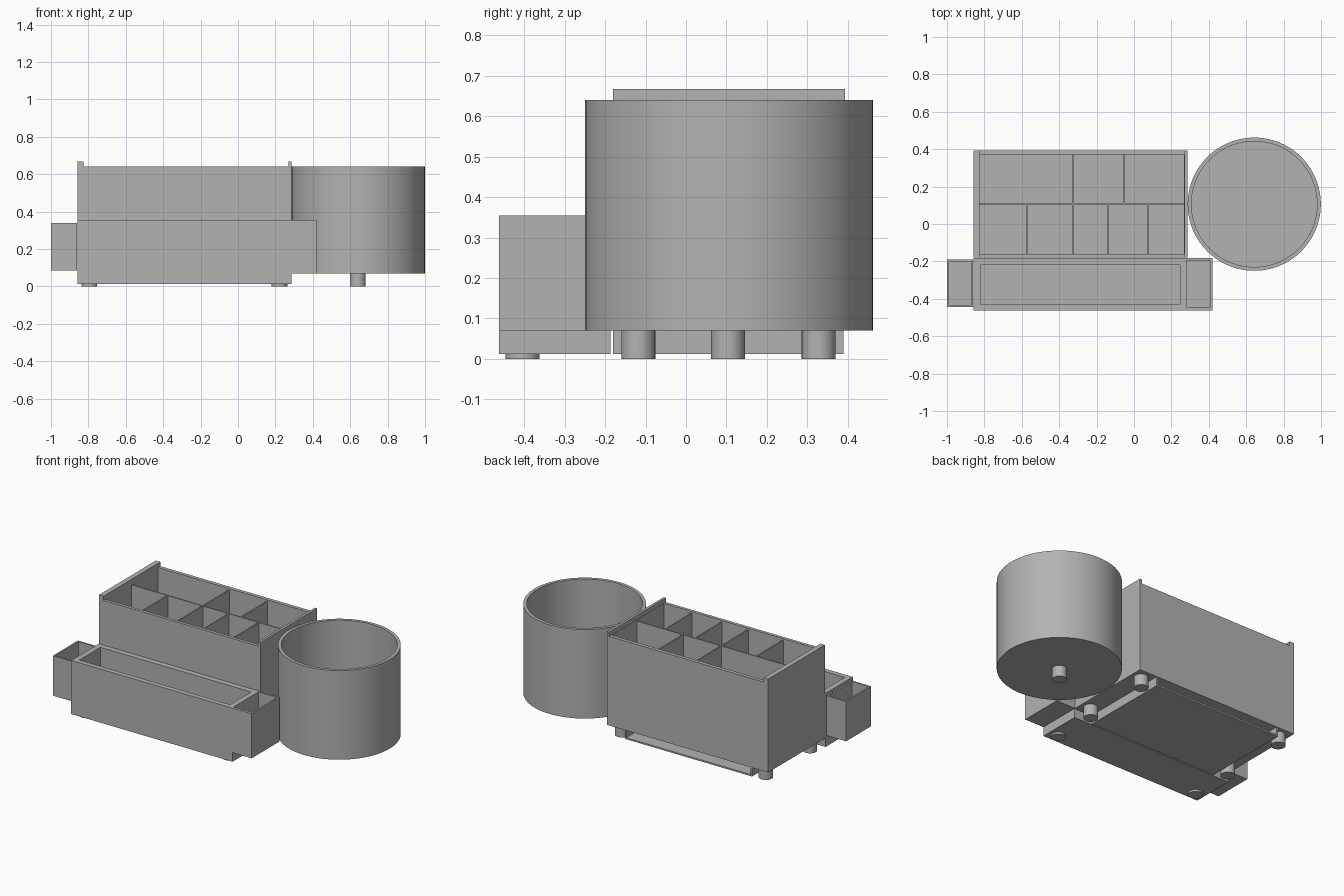
import bpy, bmesh
from mathutils import Matrix

if "Cube" in bpy.data.objects:
    bpy.data.objects.remove(bpy.data.objects["Cube"])

grey = bpy.data.materials.new("plain_grey")
grey.diffuse_color = (0.45, 0.45, 0.45, 1)
grey.use_nodes = True
grey.node_tree.nodes["Principled BSDF"].inputs["Base Color"].default_value = grey.diffuse_color


def finish(name, bm):
    mesh = bpy.data.meshes.new(name)
    bmesh.ops.recalc_face_normals(bm, faces=bm.faces)
    bm.to_mesh(mesh)
    bm.free()
    mesh.materials.append(grey)
    ob = bpy.data.objects.new(name, mesh)
    bpy.context.collection.objects.link(ob)
    return ob


def activate(ob):
    bpy.ops.object.select_all(action='DESELECT')
    ob.select_set(True)
    bpy.context.view_layer.objects.active = ob


def box(name, x, y, z):
    """Box from (min, max) pairs."""
    bm = bmesh.new()
    bmesh.ops.create_cube(bm, size=1)
    for v in bm.verts:
        v.co = [r[0] if c < 0 else r[1] for c, r in zip(v.co, (x, y, z))]
    return finish(name, bm)


def cylinder(name, cx, cy, r, z, segments=32):
    bm = bmesh.new()
    bmesh.ops.create_cone(bm, cap_ends=True, segments=segments, radius1=r, radius2=r,
                          depth=z[1] - z[0],
                          matrix=Matrix.Translation((cx, cy, (z[0] + z[1]) / 2)))
    return finish(name, bm)


def smooth(ob):
    activate(ob)
    bpy.ops.object.shade_smooth_by_angle()


def cut(ob, cutter):
    mod = ob.modifiers.new("pocket", 'BOOLEAN')
    mod.operation = 'DIFFERENCE'
    mod.solver = 'EXACT'
    mod.object = cutter
    activate(ob)
    bpy.ops.object.modifier_apply(modifier=mod.name)
    bpy.data.objects.remove(cutter, do_unlink=True)


# Main compartment bin
main = box("main_bin", (-0.857, 0.285), (-0.18, 0.393), (0.07, 0.64))
cut(main, box("cutter", (-0.825, 0.267), (-0.16, 0.37), (0.085, 0.8)))

# Raised rails on the two ends
box("left_rail", (-0.857, -0.825), (-0.18, 0.393), (0.64, 0.667))
box("right_rail", (0.269, 0.285), (-0.18, 0.393), (0.64, 0.667))

# Thin dividers: one lengthwise, then crosswise in each row
T, TOP = 0.004, 0.63
box("long_divider", (-0.825, 0.267), (0.108 - T, 0.108 + T), (0.085, TOP))
for x in (-0.325, -0.055):
    box("back_divider", (x - T, x + T), (0.108 + T, 0.37), (0.085, TOP))
for x in (-0.573, -0.325, -0.14, 0.073):
    box("front_divider", (x - T, x + T), (-0.16, 0.108 - T), (0.085, TOP))

# Open drawer sleeve under the main bin
box("sleeve_floor", (-0.74, 0.16), (-0.18, 0.39), (0.012, 0.022))
for x in (-0.74, 0.15):
    box("sleeve_side", (x, x + 0.01), (-0.18, 0.39), (0.022, 0.07))

# Front trough with a small pocket at its right end
trough = box("front_trough", (-0.857, 0.42), (-0.462, -0.182), (0.07, 0.355))
cut(trough, box("cutter", (-0.822, 0.245), (-0.43, -0.218), (0.09, 0.5)))
cut(trough, box("cutter", (0.28, 0.41), (-0.444, -0.194), (0.08, 0.5)))
box("trough_base", (-0.857, 0.285), (-0.462, -0.187), (0.012, 0.07))

# Small side cup with a round pad on its floor
cup = box("side_cup", (-1.0, -0.862), (-0.444, -0.19), (0.085, 0.34))
cut(cup, box("cutter", (-0.99, -0.872), (-0.434, -0.2), (0.1, 0.5)))
smooth(cylinder("cup_pad", -0.93, -0.32, 0.026, (0.1, 0.108)))

# Round bin
drum = cylinder("round_bin", 0.643, 0.106, 0.356, (0.07, 0.64), 96)
cut(drum, cylinder("cutter", 0.643, 0.106, 0.336, (0.085, 0.8), 96))
smooth(drum)

# Feet
smooth(cylinder("round_bin_foot", 0.64, 0.104, 0.042, (0, 0.07)))
for x in (-0.795, 0.222):
    for y in (-0.118, 0.328):
        smooth(cylinder("main_bin_foot", x, y, 0.042, (0, 0.07)))
    smooth(cylinder("trough_foot", x, -0.404, 0.042, (0, 0.012)))
